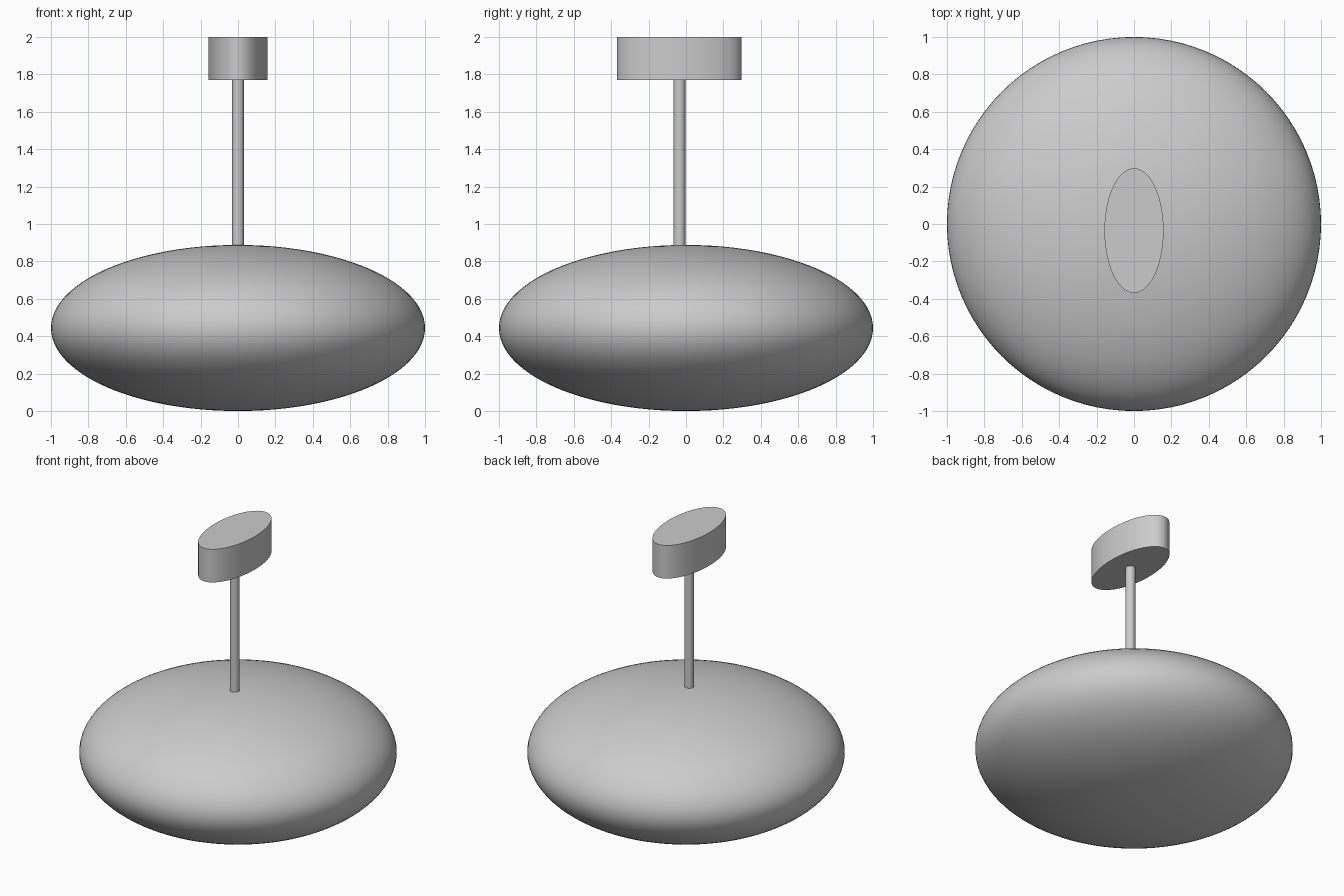
import bpy, math

if "Cube" in bpy.data.objects:
    bpy.data.objects.remove(bpy.data.objects["Cube"])

OFFSET_Y = -0.035  # stem and canopy sit slightly forward of centre


def smooth(obj, name):
    obj.name = name
    bpy.ops.object.transform_apply(location=False, rotation=False, scale=True)
    bpy.ops.object.shade_smooth_by_angle(angle=math.radians(35))


def elliptic_cylinder(name, rx, ry, z0, z1, sides):
    bpy.ops.mesh.primitive_cylinder_add(vertices=sides, radius=1, depth=1,
                                        location=(0, OFFSET_Y, (z0 + z1) / 2))
    obj = bpy.context.object
    obj.scale = (rx, ry, z1 - z0)
    smooth(obj, name)


# Flattened globe shade
bpy.ops.mesh.primitive_uv_sphere_add(segments=96, ring_count=48, radius=1,
                                     location=(0, 0, 0.444))
shade = bpy.context.object
shade.scale = (1, 1, 0.444)
smooth(shade, "lamp_shade")

# Thin stem, from just inside the shade up to the canopy
elliptic_cylinder("stem", 0.031, 0.031, 0.87, 1.77, 32)

# Oval ceiling canopy
elliptic_cylinder("ceiling_canopy", 0.158, 0.333, 1.77, 2.0, 96)
